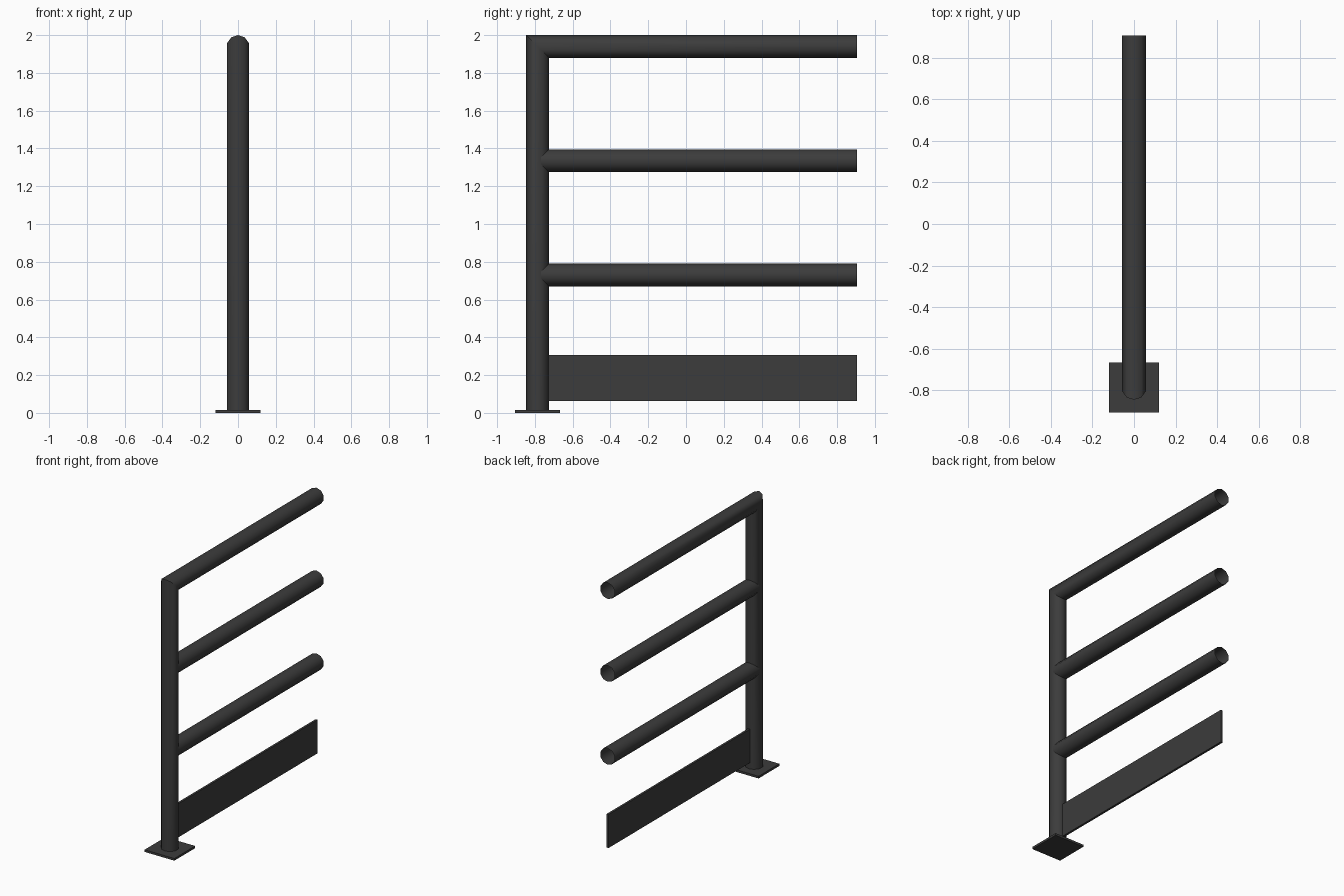
import bpy
import bmesh
from math import sin, cos, tau, radians

cube = bpy.data.objects.get("Cube")
if cube:
    bpy.data.objects.remove(cube, do_unlink=True)

SIDES, RADIUS = 10, 0.06
POST_Y, END_Y = -0.786, 0.906
PLATE_TOP = 0.016
RAIL_HEIGHTS = {"top": 1.94, "middle": 1.335, "lower": 0.73}

# Single dark painted metal
metal = bpy.data.materials.new("dark grey metal")
metal.use_nodes = True
colour = (0.045, 0.045, 0.045, 1)
metal.diffuse_color = colour
metal.node_tree.nodes["Principled BSDF"].inputs["Base Color"].default_value = colour


def add_object(name, bm):
    bmesh.ops.recalc_face_normals(bm, faces=bm.faces)
    mesh = bpy.data.meshes.new(name)
    bm.to_mesh(mesh)
    bm.free()
    mesh.materials.append(metal)
    obj = bpy.data.objects.new(name, mesh)
    bpy.context.collection.objects.link(obj)
    return obj


def tube(name, stations):
    """Open tube; each station is (y, z, y slope, z slope) of its section."""
    bm = bmesh.new()
    rings = []
    for y, z, dy, dz in stations:
        ring = []
        for i in range(SIDES):
            a = tau * i / SIDES
            u = RADIUS * cos(a)
            ring.append(bm.verts.new((RADIUS * sin(a), y + dy * u, z + dz * u)))
        rings.append(ring)
    for low, high in zip(rings, rings[1:]):
        for i in range(SIDES):
            j = (i + 1) % SIDES
            bm.faces.new((low[i], low[j], high[j], high[i]))
    obj = add_object(name, bm)
    bpy.ops.object.select_all(action="DESELECT")
    obj.select_set(True)
    bpy.context.view_layer.objects.active = obj
    bpy.ops.object.shade_smooth_by_angle(angle=radians(40))


def box(name, low, high):
    bm = bmesh.new()
    bmesh.ops.create_cube(bm, size=1)
    for v in bm.verts:
        v.co = [(a + b) / 2 + c * (b - a) for a, b, c in zip(low, high, v.co)]
    add_object(name, bm)


# Post and top rail, one tube with a mitred corner
top = RAIL_HEIGHTS["top"]
tube("post_and_top_rail", [
    (POST_Y, PLATE_TOP, -1, 0),
    (POST_Y, top, -1, 1),
    (END_Y, top, 0, 1),
])

# Intermediate rails, butted into the post
for label in ("middle", "lower"):
    z = RAIL_HEIGHTS[label]
    tube(label + "_rail", [(POST_Y + 0.018, z, 0, 1), (END_Y, z, 0, 1)])

# Toe board and base plate
box("toe_board", (-0.008, POST_Y + 0.055, 0.062), (0.008, END_Y, 0.307))
box("base_plate", (-0.12, POST_Y - 0.12, 0), (0.12, POST_Y + 0.12, PLATE_TOP))
